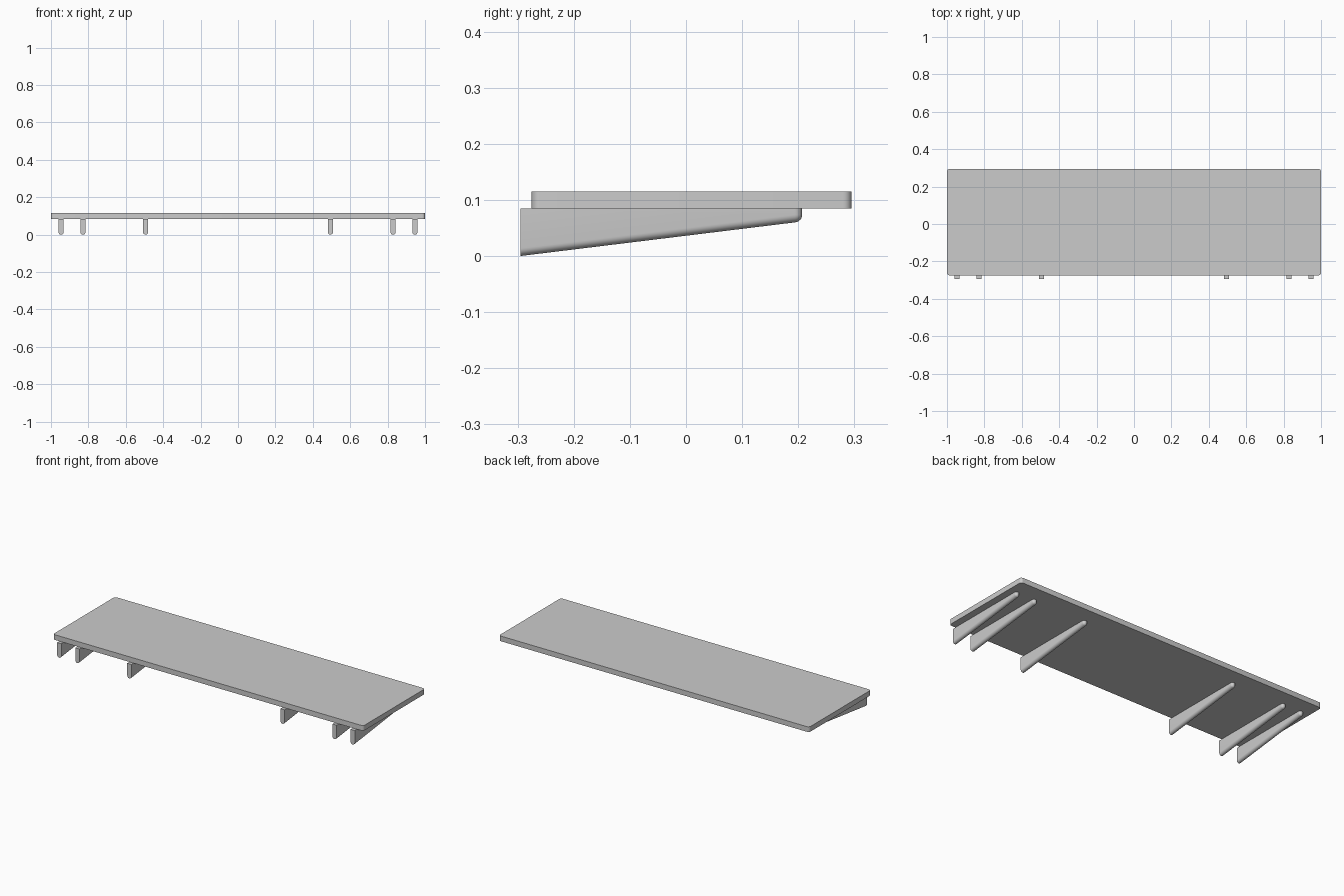
import bpy, bmesh, math

if "Cube" in bpy.data.objects:
    bpy.data.objects.remove(bpy.data.objects["Cube"])

R = 0.0135                    # half width of a bracket, also its rounding radius
FRONT, BACK, UNDER = -0.295, 0.207, 0.085


def make_object(name, bm):
    bmesh.ops.remove_doubles(bm, verts=bm.verts, dist=1e-5)
    bmesh.ops.recalc_face_normals(bm, faces=bm.faces)
    mesh = bpy.data.meshes.new(name)
    bm.to_mesh(mesh)
    bm.free()
    ob = bpy.data.objects.new(name, mesh)
    bpy.context.collection.objects.link(ob)
    bpy.ops.object.select_all(action='DESELECT')
    ob.select_set(True)
    bpy.context.view_layer.objects.active = ob
    bpy.ops.object.shade_smooth_by_angle(angle=math.radians(35))
    return ob


# Shelf board with rounded upright corners
bm = bmesh.new()
bmesh.ops.create_cube(bm, size=1)
for v in bm.verts:
    v.co = (v.co.x * 2, v.co.y * 0.57 + 0.01, v.co.z * 0.03 + 0.1)
upright = [e for e in bm.edges if abs(e.verts[0].co.z - e.verts[1].co.z) > 0.01]
bmesh.ops.bevel(bm, geom=upright, offset=0.015, segments=6, profile=0.5, affect='EDGES')
make_object("shelf_board", bm)


# Tapered bracket with a half-round lower edge and a rounded back tip
def bracket(name, x, sides=12, corner=6):
    slope = math.atan2(0.06, 0.49)
    cy = BACK - R
    cz = (cy - FRONT) * math.tan(slope) + R / math.cos(slope)
    bm = bmesh.new()
    rings, tops = [], []
    for i in range(sides + 1):
        a = math.pi * (i / sides - 0.5)
        px, d = x + R * math.sin(a), R * math.cos(a)
        z0 = (R - d) / math.cos(slope)
        pts = [(FRONT, z0)]
        for k in range(corner + 1):
            t = (slope - math.pi / 2) * (1 - k / corner)
            pts.append((cy + d * math.cos(t), cz + d * math.sin(t)))
        pts.append((cy + d, UNDER))
        rings.append([bm.verts.new((px, y, z)) for y, z in pts])
    for ring in (rings[0], rings[-1]):
        tops.append(bm.verts.new((ring[0].co.x, FRONT, UNDER)))
    for p, q in zip(rings, rings[1:]):
        for k in range(len(p) - 1):
            bm.faces.new((p[k], p[k + 1], q[k + 1], q[k]))
    # flat cheeks, front end and top
    bm.faces.new([tops[0]] + rings[0])
    bm.faces.new([tops[1]] + rings[-1])
    bm.faces.new([r[0] for r in rings] + [tops[1], tops[0]])
    bm.faces.new([r[-1] for r in rings] + [tops[1], tops[0]])
    make_object(name, bm)


for n, x in enumerate((0.494, 0.829, 0.946), 1):
    bracket(f"right_bracket_{n}", x)
    bracket(f"left_bracket_{n}", -x)
